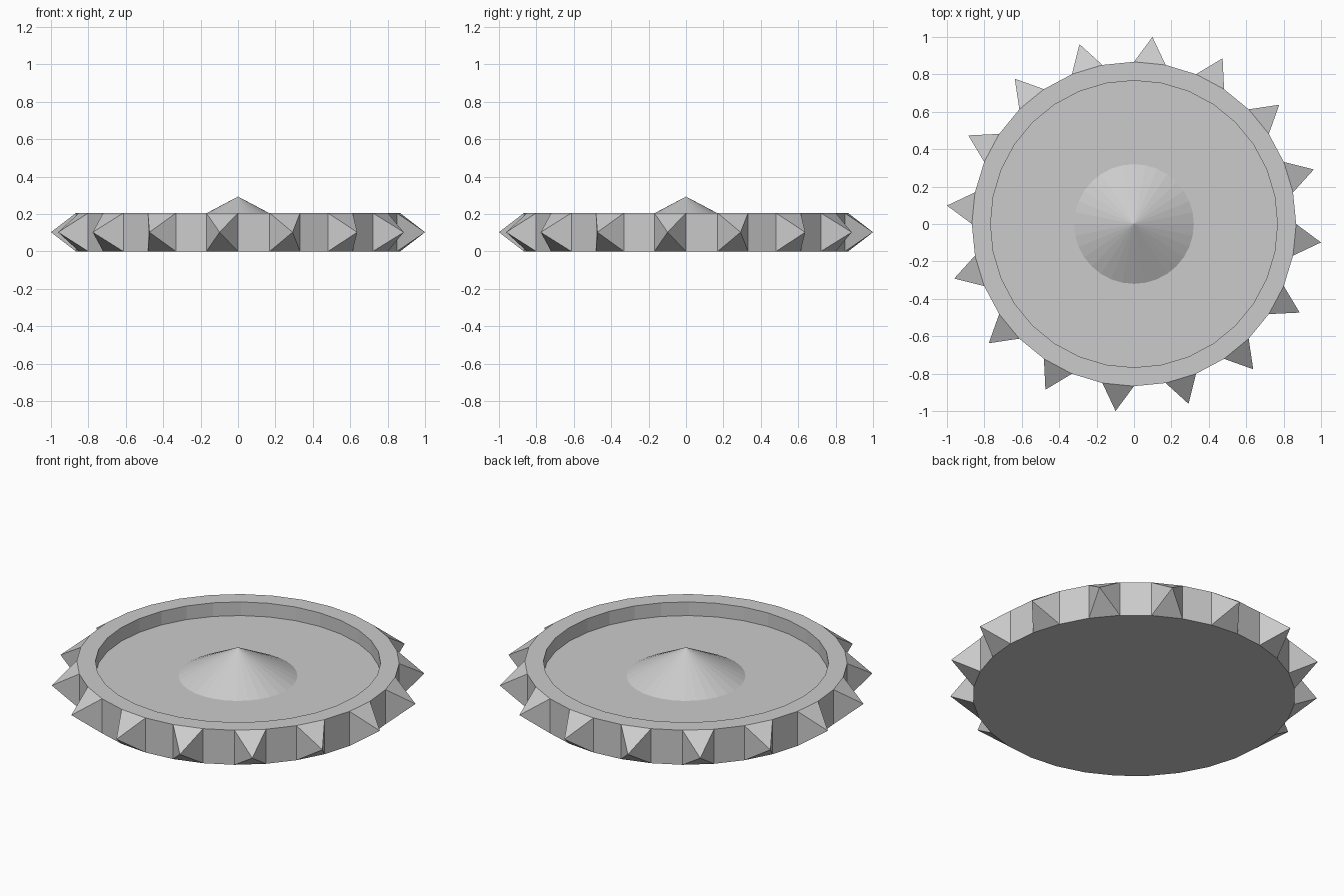
import bpy, bmesh, math
from mathutils import Vector

cube = bpy.data.objects.get("Cube")
if cube:
    bpy.data.objects.remove(cube, do_unlink=True)

SIDES = 32
RADIUS, INNER, HEIGHT, FLOOR = 0.867, 0.767, 0.205, 0.124
SPIKE_REACH = 1.0048
CONE_RADIUS, CONE_TOP = 0.32, 0.293

grey = bpy.data.materials.new("plain grey")
grey.use_nodes = True
colour = (0.6, 0.6, 0.6, 1)
grey.diffuse_color = colour
grey.node_tree.nodes["Principled BSDF"].inputs["Base Color"].default_value = colour


def add_object(name, bm):
    mesh = bpy.data.meshes.new(name)
    bm.normal_update()
    bm.to_mesh(mesh)
    bm.free()
    mesh.materials.append(grey)
    obj = bpy.data.objects.new(name, mesh)
    bpy.context.collection.objects.link(obj)
    return obj


def frustum(bm, r1, r2, z1, z2):
    result = bmesh.ops.create_cone(bm, cap_ends=True, segments=SIDES,
                                   radius1=r1, radius2=r2, depth=z2 - z1)
    bmesh.ops.translate(bm, verts=result["verts"], vec=(0, 0, (z1 + z2) / 2))


# Dish: a drum with a sunken floor and a raised rim
bm = bmesh.new()
frustum(bm, RADIUS, RADIUS, 0, HEIGHT)
bm.normal_update()
walls = [f for f in bm.faces if abs(f.normal.z) < 0.1]
top = max(bm.faces, key=lambda f: f.normal.z)
bmesh.ops.inset_region(bm, faces=[top], thickness=0.05)
for v in top.verts:
    flat = Vector((v.co.x, v.co.y, 0)).normalized() * INNER
    v.co = flat + Vector((0, 0, HEIGHT))
bmesh.ops.inset_region(bm, faces=[top], thickness=0.01)
for v in top.verts:
    flat = Vector((v.co.x, v.co.y, 0)).normalized() * INNER
    v.co = flat + Vector((0, 0, FLOOR))

# Spikes: every second wall face is drawn out to a point
step = math.tau / SIDES
spiked = []
for f in walls:
    c = f.calc_center_median()
    index = math.floor((math.atan2(c.y, c.x) % math.tau) / step)
    if index % 2:
        spiked.append(f)
tips = bmesh.ops.poke(bm, faces=spiked)["verts"]
for v in tips:
    v.co = Vector((v.co.x, v.co.y, 0)).normalized() * SPIKE_REACH
    v.co.z = HEIGHT / 2
add_object("spiked_dish", bm)

# Central cone standing on the floor
bm = bmesh.new()
frustum(bm, CONE_RADIUS, 0, FLOOR, CONE_TOP)
bmesh.ops.remove_doubles(bm, verts=bm.verts[:], dist=0.0001)
add_object("centre_cone", bm)
